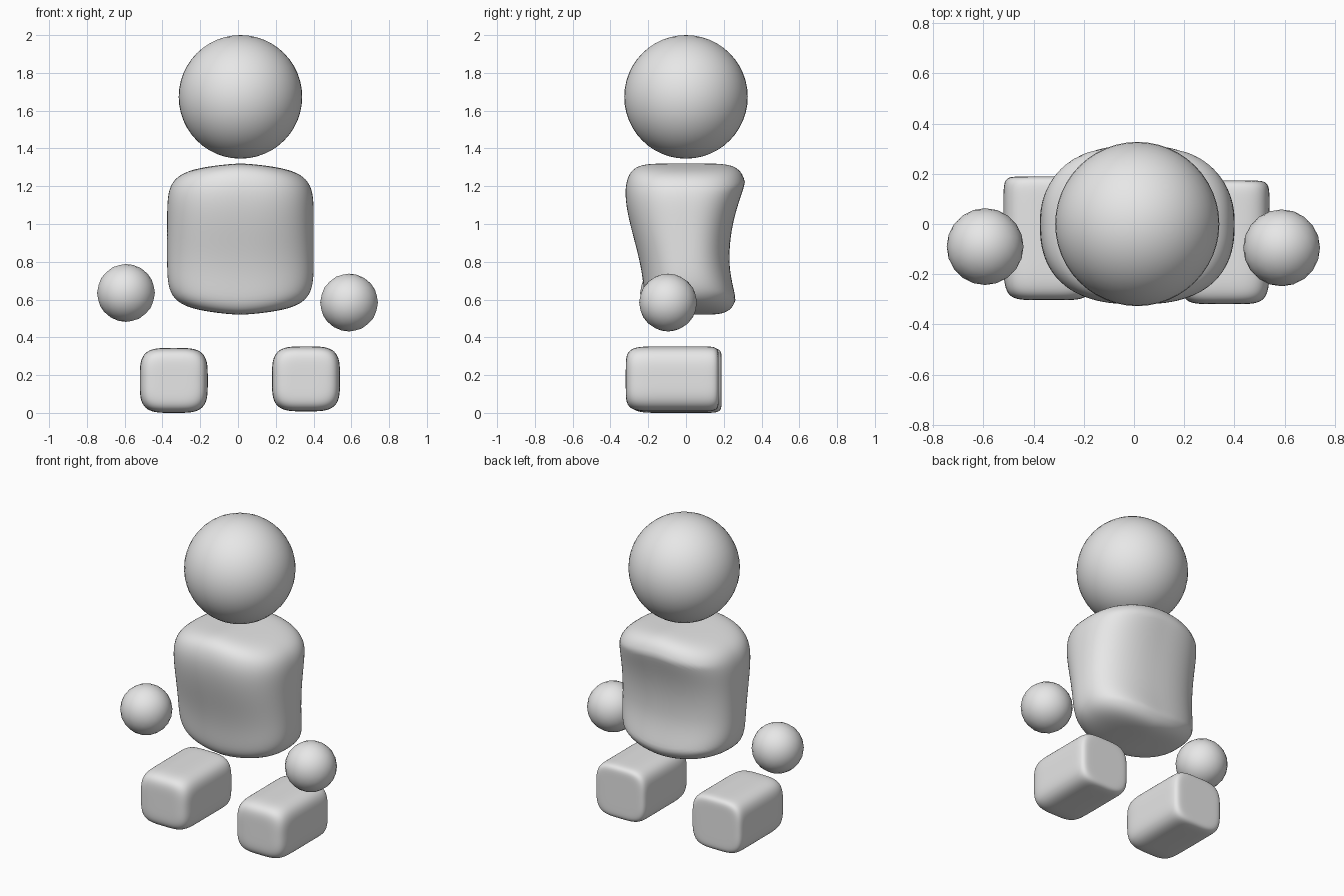
import bpy, bmesh, math

if "Cube" in bpy.data.objects:
    bpy.data.objects.remove(bpy.data.objects["Cube"])

grey = bpy.data.materials.new("light grey")
grey.diffuse_color = (0.8, 0.8, 0.8, 1)
grey.use_nodes = True
grey.node_tree.nodes["Principled BSDF"].inputs["Base Color"].default_value = grey.diffuse_color


def add_object(name, bm):
    """Turn a bmesh into a smooth shaded grey object."""
    for f in bm.faces:
        f.smooth = True
    me = bpy.data.meshes.new(name)
    bm.to_mesh(me)
    bm.free()
    me.materials.append(grey)
    ob = bpy.data.objects.new(name, me)
    bpy.context.collection.objects.link(ob)
    return ob


def rounded_block(name, norm, place):
    """Round a gridded cube with a norm, then place each unit point."""
    bm = bmesh.new()
    bmesh.ops.create_cube(bm, size=2)
    bmesh.ops.subdivide_edges(bm, edges=bm.edges[:], cuts=27, use_grid_fill=True)
    for v in bm.verts:
        v.co = place(*(v.co / norm(*v.co)))
    return add_object(name, bm)


def block_norm(p, q, r, a, b):
    """Exponent a around the p-q outline, exponent b along r."""
    return ((abs(p) ** a + abs(q) ** a) ** (b / a) + abs(r) ** b) ** (1 / b)


# Head
bm = bmesh.new()
bmesh.ops.create_uvsphere(bm, u_segments=48, v_segments=24, radius=0.327)
add_object("head", bm).location = (0.013, 0, 1.673)

# Hands, coarser spheres at slightly different heights
for name, loc in (("left_hand", (-0.593, -0.09, 0.635)),
                  ("right_hand", (0.588, -0.095, 0.584))):
    bm = bmesh.new()
    bmesh.ops.create_icosphere(bm, subdivisions=3, radius=0.153)
    add_object(name, bm).location = loc


# Torso: domed top and bottom, hollow back, front leaning in towards the waist
def torso_point(u, v, w):
    z = min(max(0.92 + 0.4 * w, 0.60), 1.22)
    front = 0.275 + 0.05 * math.sin((z - 0.92) / 0.3 * math.pi / 2)
    d = z - 0.82
    back = 0.23 + (0.58 if d > 0 else 0.95) * d * d
    dome = 1 - 0.14 * abs(u) ** 1.5
    return (0.013 + 0.388 * u,
            v * (back if v > 0 else front),
            0.92 + 0.4 * w * dome)


rounded_block("torso", lambda u, v, w: block_norm(u, v, w, 2.5, 6), torso_point)

# Feet: soft toe at the front, crisper heel at the back
for name, x, y, z in (("left_foot", -0.34, -0.057, 0.172),
                      ("right_foot", 0.36, -0.073, 0.18)):
    rounded_block(
        name,
        lambda u, v, w: block_norm(u, w, v, 3.8, 12 if v > 0 else 6),
        lambda u, v, w, x=x, y=y, z=z: (x + 0.18 * u, y + 0.246 * v, z + 0.172 * w))
